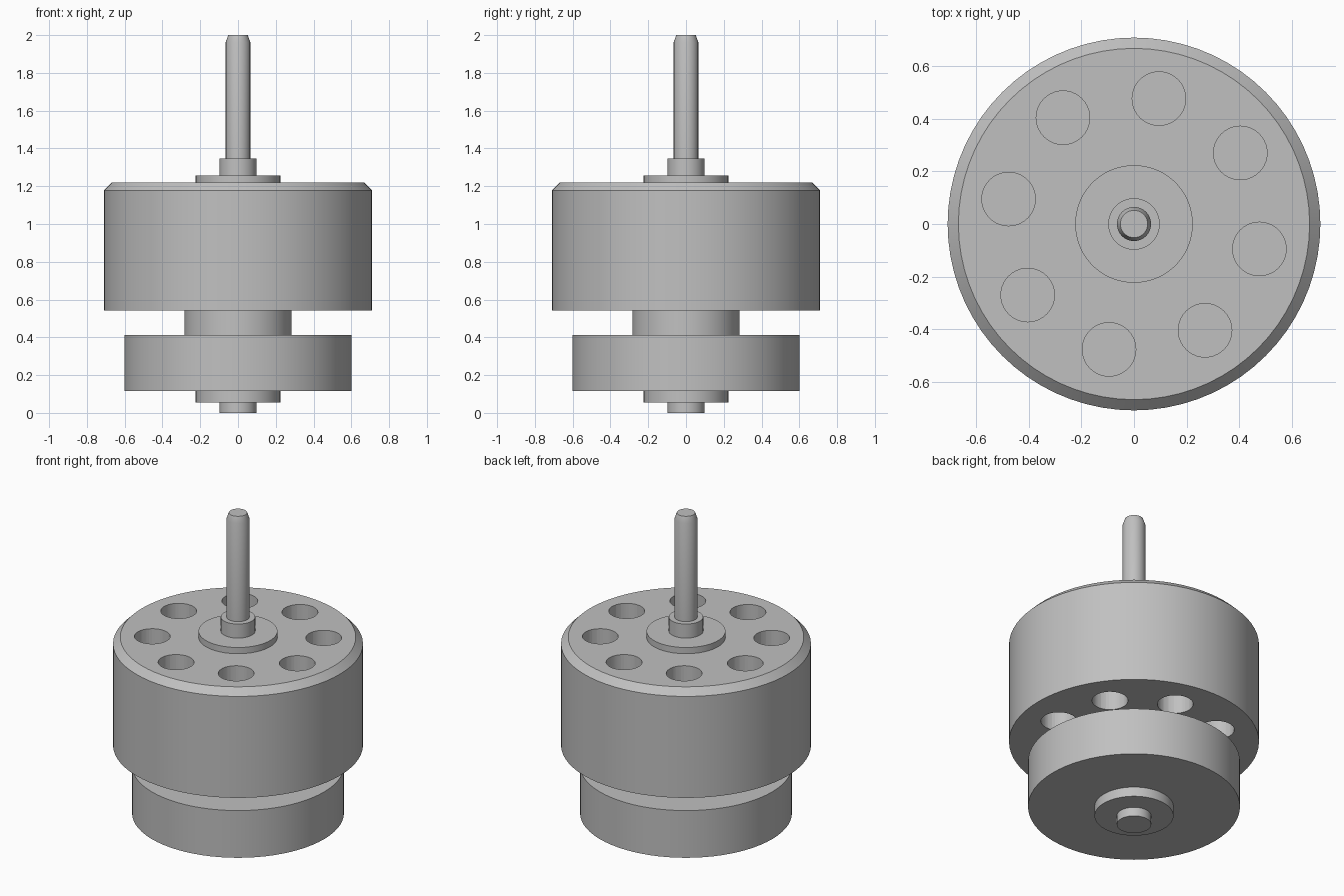
import bpy
import bmesh
from math import cos, sin, tau, radians

SIDES = 72
HOLES = 8

if "Cube" in bpy.data.objects:
    bpy.data.objects.remove(bpy.data.objects["Cube"], do_unlink=True)

grey = bpy.data.materials.new("plain_grey")
grey.use_nodes = True
colour = (0.53, 0.53, 0.53, 1)
grey.diffuse_color = colour
grey.node_tree.nodes["Principled BSDF"].inputs["Base Color"].default_value = colour


def add_rings(bm, rings, sides, x=0, y=0):
    """Closed solid of revolution from (radius, height) pairs, bottom to top."""
    loops = [[bm.verts.new((x + r * cos(tau * i / sides), y + r * sin(tau * i / sides), z))
              for i in range(sides)] for r, z in rings]
    for low, high in zip(loops, loops[1:]):
        for i in range(sides):
            j = (i + 1) % sides
            bm.faces.new((low[i], low[j], high[j], high[i]))
    bm.faces.new(loops[0][::-1])
    bm.faces.new(loops[-1])


def finish(name, bm):
    mesh = bpy.data.meshes.new(name)
    bm.to_mesh(mesh)
    bm.free()
    mesh.materials.append(grey)
    obj = bpy.data.objects.new(name, mesh)
    bpy.context.collection.objects.link(obj)
    return obj


def smooth(obj):
    bpy.ops.object.select_all(action="DESELECT")
    obj.select_set(True)
    bpy.context.view_layer.objects.active = obj
    bpy.ops.object.shade_smooth_by_angle(angle=radians(25))


def turned(name, *rings, sides=SIDES):
    bm = bmesh.new()
    add_rings(bm, rings, sides)
    obj = finish(name, bm)
    smooth(obj)
    return obj


# Stacked turned parts, bottom to top
turned("bottom_boss", (0.098, 0), (0.098, 0.056))
turned("bottom_collar", (0.224, 0.056), (0.224, 0.116))
turned("base_disc", (0.602, 0.116), (0.602, 0.412))
turned("neck", (0.284, 0.412), (0.284, 0.542))
drum = turned("drum", (0.71, 0.542), (0.71, 1.178), (0.669, 1.219))
turned("top_collar", (0.224, 1.219), (0.224, 1.258))
turned("top_boss", (0.098, 1.258), (0.098, 1.346))
turned("shaft", (0.065, 1.346), (0.065, 1.962), (0.052, 2.0), sides=48)

# Ring of holes through the drum
bm = bmesh.new()
for k in range(HOLES):
    a = radians(33.75) + tau * k / HOLES
    add_rings(bm, [(0.102, 0.45), (0.102, 1.3)], 40, 0.487 * cos(a), 0.487 * sin(a))
cutter = finish("hole_cutter", bm)
cutter.hide_render = True

cut = drum.modifiers.new("holes", "BOOLEAN")
cut.operation = "DIFFERENCE"
cut.solver = "EXACT"
cut.object = cutter
bpy.ops.object.select_all(action="DESELECT")
bpy.context.view_layer.objects.active = drum
drum.select_set(True)
bpy.ops.object.modifier_apply(modifier=cut.name)
bpy.data.objects.remove(cutter, do_unlink=True)
smooth(drum)
